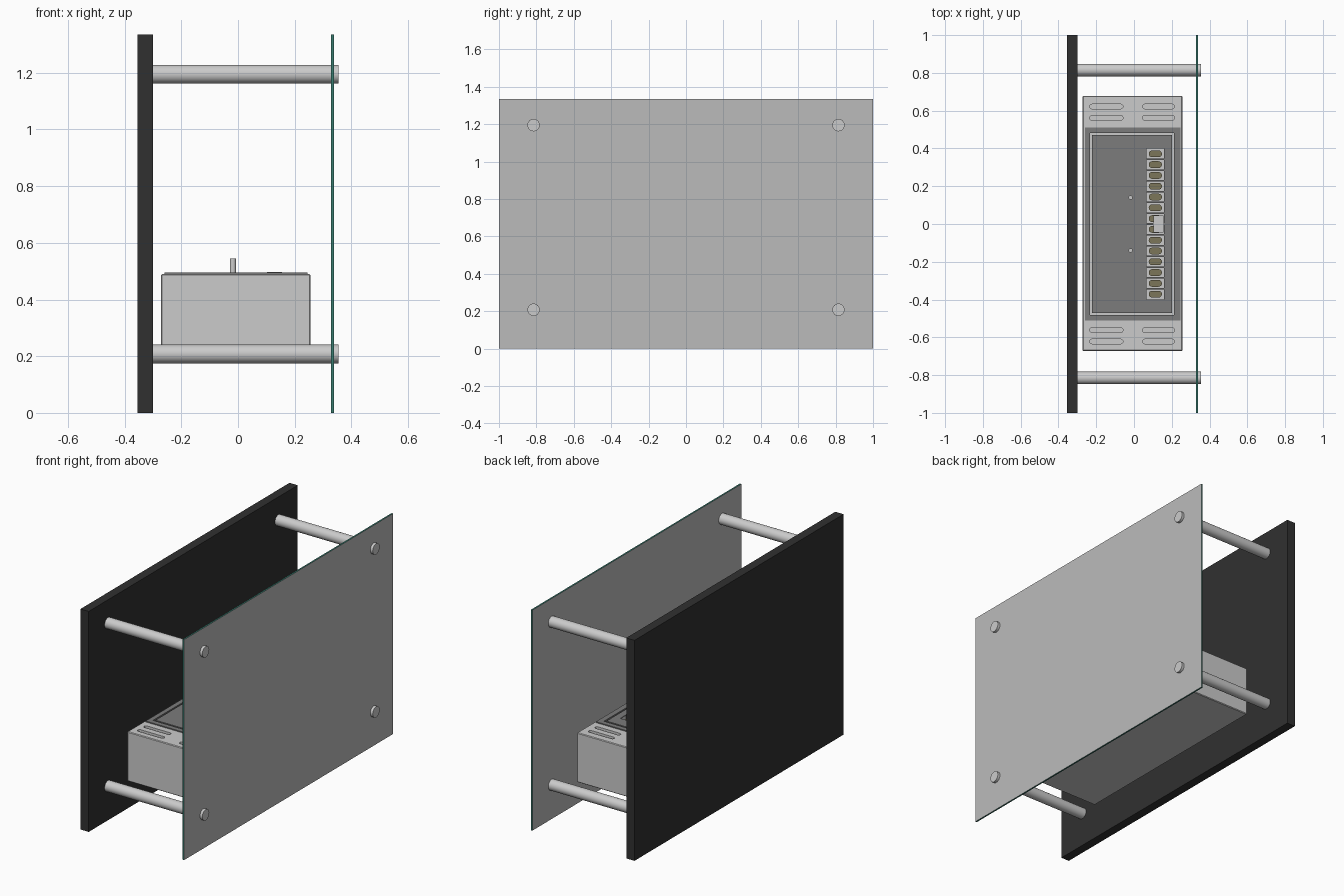
import bpy, bmesh, math
from mathutils import Matrix, Vector

if "Cube" in bpy.data.objects:
    bpy.data.objects.remove(bpy.data.objects["Cube"])


def material(name, rgb):
    m = bpy.data.materials.new(name)
    m.diffuse_color = (*rgb, 1)
    m.use_nodes = True
    m.node_tree.nodes["Principled BSDF"].inputs["Base Color"].default_value = m.diffuse_color
    return m


BLACK = material("black_board", (0.03, 0.03, 0.03))
EDGE = material("glass_edge", (0.04, 0.2, 0.16))
DARK = material("dark_grey", (0.2, 0.2, 0.2))
OLIVE = material("olive_contact", (0.2, 0.18, 0.1))


def finish(name, bm, mat=None, smooth=False):
    bmesh.ops.recalc_face_normals(bm, faces=bm.faces)
    me = bpy.data.meshes.new(name)
    bm.to_mesh(me)
    bm.free()
    ob = bpy.data.objects.new(name, me)
    bpy.context.collection.objects.link(ob)
    if mat:
        me.materials.append(mat)
    if smooth:
        activate(ob)
        bpy.ops.object.shade_smooth_by_angle(angle=math.radians(35))
    return ob


def activate(ob):
    bpy.ops.object.select_all(action='DESELECT')
    ob.select_set(True)
    bpy.context.view_layer.objects.active = ob


def add_box(bm, x0, x1, y0, y1, z0, z1):
    m = (Matrix.Translation(((x0 + x1) / 2, (y0 + y1) / 2, (z0 + z1) / 2))
         @ Matrix.Diagonal((x1 - x0, y1 - y0, z1 - z0, 1)))
    bmesh.ops.create_cube(bm, size=1, matrix=m)


def box(name, *dims, mat=None, bevel=0):
    bm = bmesh.new()
    add_box(bm, *dims)
    if bevel:
        bmesh.ops.bevel(bm, geom=bm.edges[:], offset=bevel, segments=1, affect='EDGES')
    return finish(name, bm, mat)


def add_stadium(bm, x0, x1, y, r, z0, z1, seg=8):
    # slot outline with round ends, extruded upward
    pts = []
    for cx, start in ((x1 - r, -90), (x0 + r, 90)):
        for i in range(seg + 1):
            a = math.radians(start + 180 * i / seg)
            pts.append((cx + r * math.cos(a), y + r * math.sin(a), z0))
    f = bm.faces.new([bm.verts.new(p) for p in pts])
    ext = bmesh.ops.extrude_face_region(bm, geom=[f])["geom"]
    verts = [v for v in ext if isinstance(v, bmesh.types.BMVert)]
    bmesh.ops.translate(bm, verts=verts, vec=Vector((0, 0, z1 - z0)))


def cylinder(name, axis, center, r, length, seg=32):
    bm = bmesh.new()
    rot = Matrix.Rotation(math.pi / 2, 4, 'Y') if axis == 'X' else Matrix()
    bmesh.ops.create_cone(bm, cap_ends=True, segments=seg, radius1=r, radius2=r,
                          depth=length, matrix=Matrix.Translation(center) @ rot)
    return finish(name, bm, smooth=True)


def cut(ob, cutter):
    mod = ob.modifiers.new("cut", 'BOOLEAN')
    mod.operation, mod.solver, mod.object = 'DIFFERENCE', 'EXACT', cutter
    activate(ob)
    bpy.ops.object.modifier_apply(modifier=mod.name)


# Wall board and front glass with green edges
box("back_board", -0.355, -0.30, -1, 1, 0, 1.335, mat=BLACK)
glass = box("glass_panel", 0.329, 0.339, -1, 1, 0, 1.335)
glass.data.materials.append(material("glass_face", (0.5, 0.5, 0.5)))
glass.data.materials.append(EDGE)
for p in glass.data.polygons:
    p.material_index = 0 if abs(p.normal.x) > 0.5 else 1

# Stand-off rods and their caps
for y in (-0.815, 0.815):
    for z in (0.208, 1.195):
        cylinder("standoff_rod", 'X', (0.014, y, z), 0.033, 0.628)
        cylinder("standoff_cap", 'X', (0.341, y, z), 0.033, 0.028)

# Housing and its raised lid
housing = box("housing", -0.272, 0.256, -0.672, 0.678, 0.19, 0.49, bevel=0.004)
lid = box("lid", -0.26, 0.245, -0.512, 0.512, 0.486, 0.496, mat=DARK)

# Vent slots at both ends
bm = bmesh.new()
for x0, x1 in ((-0.235, -0.058), (0.045, 0.215)):
    for y in (-0.622, -0.562, 0.562, 0.622):
        add_stadium(bm, x0, x1, y, 0.012, 0.465, 0.55)
vents = finish("vent_cutter", bm)

# Frame groove around the lid
groove = box("groove_cutter", -0.232, 0.212, -0.482, 0.482, 0.475, 0.55)
core = box("groove_core", -0.222, 0.202, -0.472, 0.472, 0.4, 0.6)
cut(groove, core)
# Trough for the terminal strip
trough = box("trough_cutter", 0.065, 0.16, -0.4, 0.4, 0.465, 0.55)

cut(housing, vents)
for part in (housing, lid):
    cut(part, groove)
    cut(part, trough)
for helper in (vents, groove, core, trough):
    bpy.data.objects.remove(helper)

# Terminal strip: oval contacts with ribs between
contacts, ribs = bmesh.new(), bmesh.new()
pitch = 0.8 / 14
for i in range(14):
    y = -0.4 + pitch * (i + 0.5)
    add_stadium(contacts, 0.078, 0.148, y, 0.018, 0.463, 0.482)
    if i:
        yr = y - pitch / 2
        add_box(ribs, 0.066, 0.159, yr - 0.004, yr + 0.004, 0.463, 0.492)
finish("terminal_contacts", contacts, OLIVE)
finish("terminal_ribs", ribs, DARK)
box("centre_connector", 0.102, 0.156, -0.045, 0.045, 0.464, 0.497)

# Two upright pins on the lid
for y in (-0.14, 0.14):
    cylinder("lid_pin", 'Z', (-0.018, y, 0.518), 0.011, 0.054, 20)
